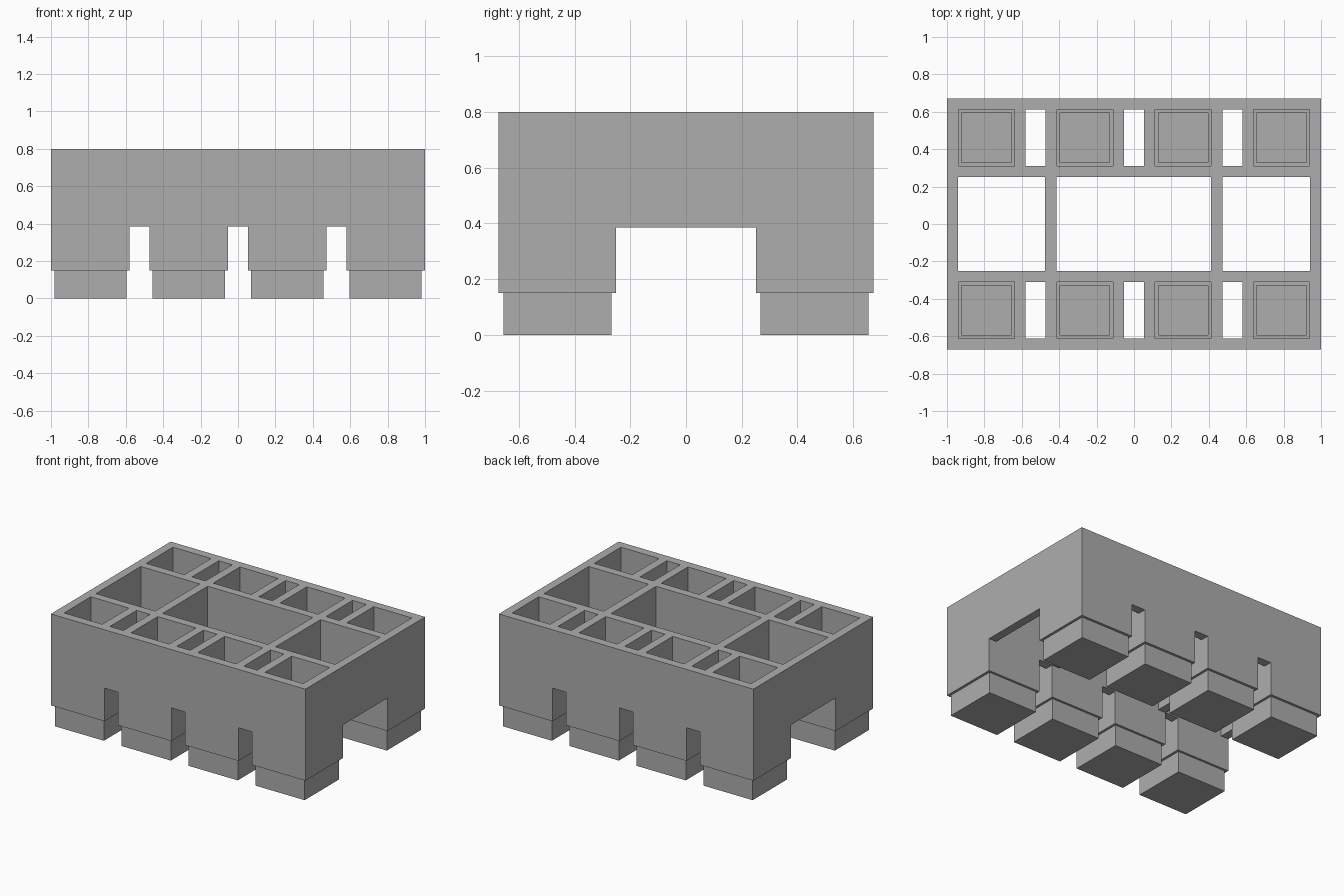
import bpy, bmesh
from mathutils import Matrix, Vector

if "Cube" in bpy.data.objects:
    bpy.data.objects.remove(bpy.data.objects["Cube"])

grey = bpy.data.materials.new("plain grey")
grey.diffuse_color = (0.42, 0.42, 0.42, 1)
grey.use_nodes = True
grey.node_tree.nodes["Principled BSDF"].inputs["Base Color"].default_value = grey.diffuse_color


def boxes(name, extents):
    """One object made of separate boxes (x0, x1, y0, y1, z0, z1)."""
    bm = bmesh.new()
    for x0, x1, y0, y1, z0, z1 in extents:
        centre = Vector((x0 + x1, y0 + y1, z0 + z1)) / 2
        scale = Matrix.Diagonal((x1 - x0, y1 - y0, z1 - z0, 1))
        bmesh.ops.create_cube(bm, size=1, matrix=Matrix.Translation(centre) @ scale)
    mesh = bpy.data.meshes.new(name)
    bm.to_mesh(mesh)
    bm.free()
    mesh.materials.append(grey)
    obj = bpy.data.objects.new(name, mesh)
    bpy.context.collection.objects.link(obj)
    return obj


def combine(target, other, operation):
    """Apply a boolean and remove the helper."""
    mod = target.modifiers.new(other.name, 'BOOLEAN')
    mod.object, mod.operation, mod.solver = other, operation, 'EXACT'
    bpy.context.view_layer.objects.active = target
    bpy.ops.object.modifier_apply(modifier=mod.name)
    bpy.data.objects.remove(other)


def squares(half, z0, z1):
    """Boxes centred on the eight cups."""
    return [(x - half, x + half, y - half, y + half, z0, z1)
            for x in CUP_X for y in (-CUP_Y, CUP_Y)]


CUP_X = (-0.789, -0.263, 0.263, 0.789)
CUP_Y = 0.461
GAP_X = (-0.526, 0, 0.526)
ARCH, TOP = 0.385, 0.8

# Outer block with the lengthwise arch and the notches between cups
body = boxes("tray_body", [(-1, 1, -0.672, 0.672, 0.15, TOP)])
combine(body, boxes("arch", [(-1.1, 1.1, -0.252, 0.252, 0, ARCH)]), 'DIFFERENCE')
combine(body, boxes("notches", [(x - 0.053, x + 0.053, -0.8, 0.8, 0, ARCH) for x in GAP_X]), 'DIFFERENCE')

# Stepped-in feet
combine(body, boxes("feet", squares(0.193, 0, 0.3)), 'UNION')

# Cup hollows, narrower inside the feet
combine(body, boxes("cup_hollows", squares(0.15, 0.15, 1)), 'DIFFERENCE')
combine(body, boxes("foot_hollows", squares(0.133, 0.06, 0.9)), 'DIFFERENCE')

# Narrow shafts between cups
combine(body, boxes("shafts", [(x - 0.053, x + 0.053, y - 0.15, y + 0.15, 0.3, 1)
                               for x in GAP_X for y in (-CUP_Y, CUP_Y)]), 'DIFFERENCE')

# Three open wells down the middle
combine(body, boxes("wells", [(a, b, -0.252, 0.252, 0.2, 1)
                              for a, b in ((-0.94, -0.475), (-0.415, 0.412), (0.472, 0.94))]), 'DIFFERENCE')
